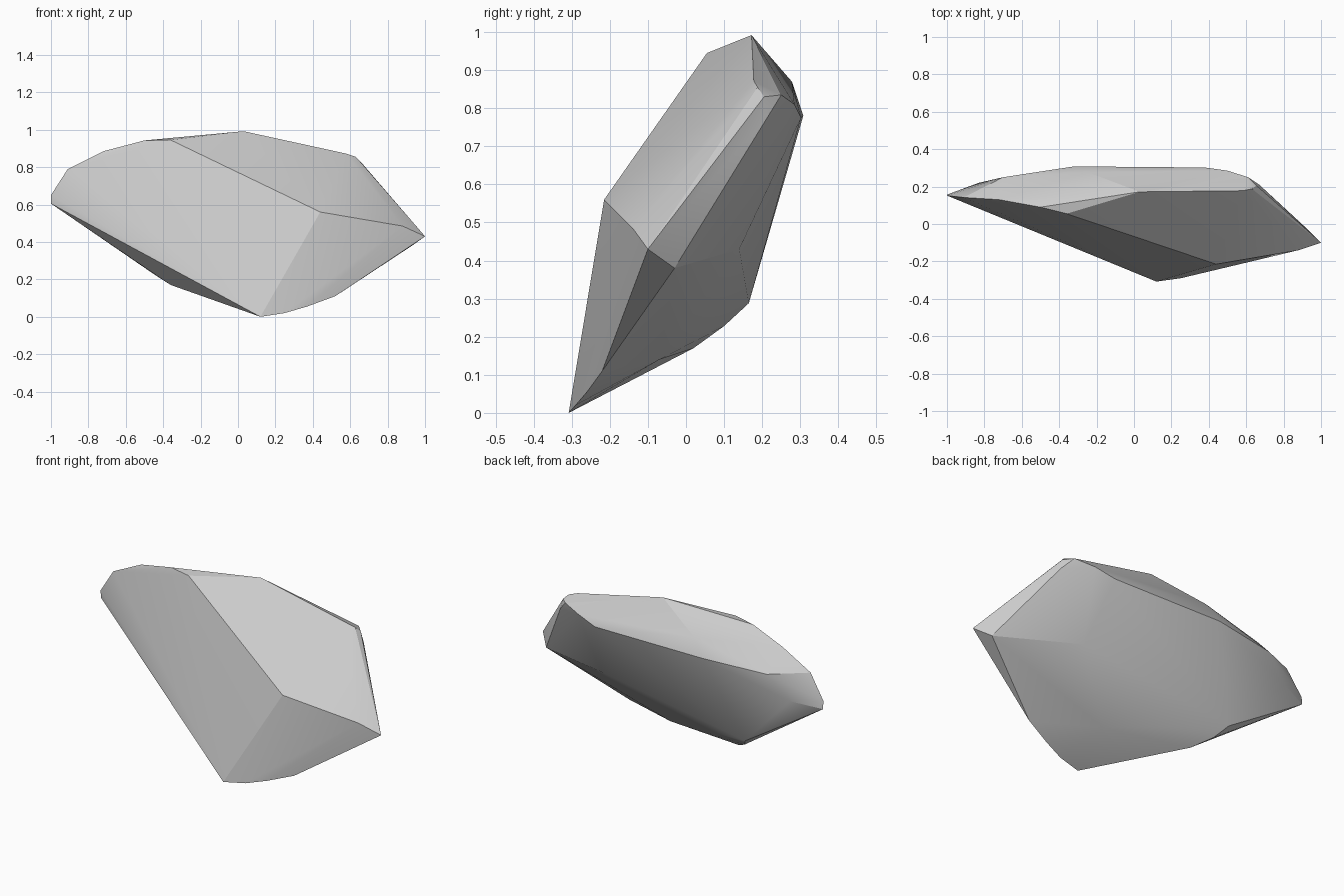
import bpy, bmesh, math

if "Cube" in bpy.data.objects:
    bpy.data.objects.remove(bpy.data.objects["Cube"])

# Corner points of the chipped stone, grouped by region
front_face = [(1, -.1, .43), (.88, -.14, .485), (.44, -.215, .56)]
foot = [(.12, -.308, 0), (.25, -.29, .02), (.37, -.26, .055), (.52, -.22, .11)]
crest = [(.03, .172, .992), (-.36, .055, .945), (-.5, .09, .943), (-.72, .13, .885)]
left_tip = [(-.91, .142, .79), (-1, .152, .65), (-1, .157, .605)]
right_shoulder = [(.58, .178, .872), (.63, .188, .855), (.655, .205, .83),
                  (.61, .25, .835), (.5, .285, .81), (.67, .21, .77)]
back_ridge = [(.38, .302, .775), (-.32, .308, .78), (-.25, .278, .87),
              (-.7, .25, .765), (-.83, .22, .63)]
underside = [(.93, -.03, .38), (.455, .14, .43), (.15, -.07, .14),
             (-.36, .02, .17), (-.45, .1, .228), (-.5, .165, .288)]

# Wrap the corners in a tight faceted shell
bm = bmesh.new()
for group in (front_face, foot, crest, left_tip, right_shoulder, back_ridge, underside):
    for p in group:
        bm.verts.new(p)
hull = bmesh.ops.convex_hull(bm, input=bm.verts)
loose = {v for v in hull["geom_interior"] + hull["geom_unused"]
         if isinstance(v, bmesh.types.BMVert)}
bmesh.ops.delete(bm, geom=list(loose), context='VERTS')
bmesh.ops.recalc_face_normals(bm, faces=bm.faces)

mesh = bpy.data.meshes.new("stone")
bm.to_mesh(mesh)
bm.free()
stone = bpy.data.objects.new("stone", mesh)
bpy.context.collection.objects.link(stone)

# Soften the worn corners, keep the broken edges crisp
bpy.context.view_layer.objects.active = stone
stone.select_set(True)
bpy.ops.object.shade_smooth_by_angle(angle=math.radians(20))
